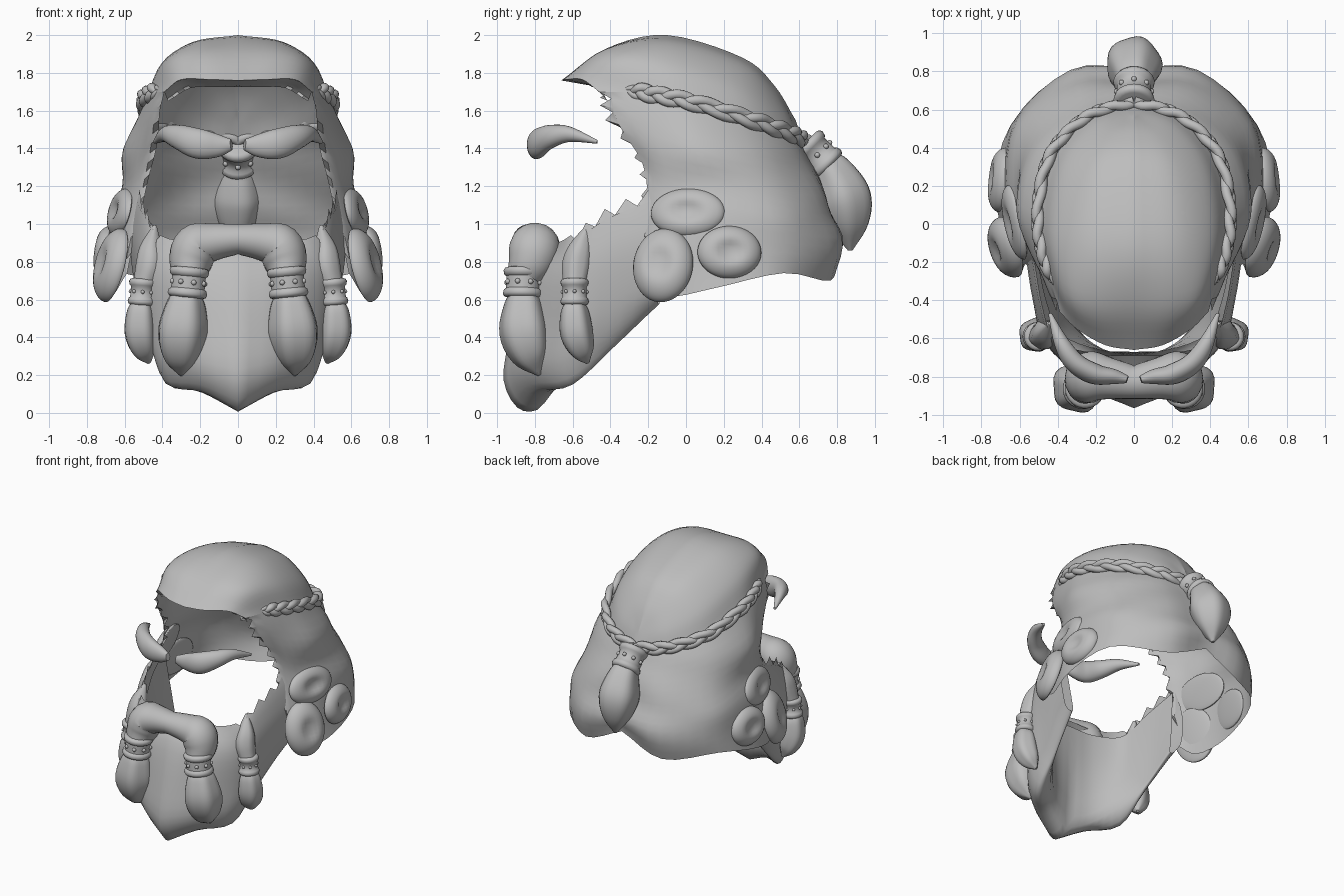
import bpy, bmesh
from math import sin, cos, pi, exp, radians
from mathutils import Vector, Matrix

cube = bpy.data.objects.get("Cube")
if cube:
    bpy.data.objects.remove(cube, do_unlink=True)

grey = bpy.data.materials.new("plain_grey")
grey.use_nodes = True
grey.diffuse_color = (0.51, 0.51, 0.51, 1)
grey.node_tree.nodes["Principled BSDF"].inputs["Base Color"].default_value = (0.51, 0.51, 0.51, 1)


def finish(name, bm, mirror=True):
    """Turn a bmesh into a smooth shaded object, mirrored across x."""
    mesh = bpy.data.meshes.new(name)
    bm.to_mesh(mesh)
    bm.free()
    mesh.materials.append(grey)
    mesh.polygons.foreach_set("use_smooth", [True] * len(mesh.polygons))
    mesh.set_sharp_from_angle(angle=radians(50))
    obj = bpy.data.objects.new(name, mesh)
    bpy.context.scene.collection.objects.link(obj)
    if mirror:
        mod = obj.modifiers.new("Mirror", "MIRROR")
        mod.merge_threshold = 0.002
    return obj


def spline(points, steps):
    """Smooth curve through the points, any dimension."""
    pts = [Vector(p) for p in points]
    pts = [pts[0] * 2 - pts[1]] + pts + [pts[-1] * 2 - pts[-2]]
    out = []
    for a, b, c, d in zip(pts, pts[1:], pts[2:], pts[3:]):
        for s in range(steps):
            t = s / steps
            out.append((b * 2 + (c - a) * t + (a * 2 - b * 5 + c * 4 - d) * t * t
                        + (b * 3 - a - c * 3 + d) * t * t * t) * 0.5)
    return out + [pts[-2]]


def sheet(name, rows, steps=4, adjust=None):
    """Curved sheet through rows of control points."""
    wide = [spline(r, steps) for r in rows]
    columns = [spline(c, steps) for c in zip(*wide)]
    bm = bmesh.new()
    grid = []
    for i, row in enumerate(zip(*columns)):
        line = []
        for j, p in enumerate(row):
            p = p.copy()
            if adjust:
                adjust(i, j, p)
            p.x = max(p.x, 0)
            line.append(bm.verts.new(p))
        grid.append(line)
    for r, s in zip(grid, grid[1:]):
        for j in range(len(r) - 1):
            bm.faces.new((r[j], s[j], s[j + 1], r[j + 1]))
    return finish(name, bm)


def add_tube(bm, path, sides=16, flutes=0.0, depth=1.0, open_start=False):
    """Sweep a circle along (x, y, z, radius) points; depth thins it front to back."""
    centres = [p.to_3d() for p in path]
    rings, turn, last = [], Matrix.Identity(3), Vector((0, 0, 1))
    for k, c in enumerate(centres):
        tangent = (centres[min(k + 1, len(path) - 1)] - centres[max(k - 1, 0)]).normalized()
        turn = last.rotation_difference(tangent).to_matrix() @ turn
        last = tangent
        ring = []
        for s in range(sides):
            a = 2 * pi * s / sides
            r = max(path[k][3], 0.003) * (1 + flutes * cos(5 * a))
            offset = turn @ Vector((cos(a) * r, sin(a) * r, 0))
            offset.y *= depth
            p = c + offset
            if open_start and k == 0:
                p.x = 0
            ring.append(bm.verts.new(p))
        rings.append(ring)
    for r, q in zip(rings, rings[1:]):
        for s in range(sides):
            t = (s + 1) % sides
            bm.faces.new((r[s], r[t], q[t], q[s]))
    if not open_start:
        bm.faces.new(rings[0][::-1])
    bm.faces.new(rings[-1])


def tube(name, points, mirror=True, **options):
    bm = bmesh.new()
    add_tube(bm, spline(points, 5), **options)
    return finish(name, bm, mirror)


def band(name, start, end, radius, mirror=True):
    """Hair clasp with two raised rims and a row of studs."""
    a, b = Vector(start), Vector(end)
    profile = [(0, .9), (.03, 1.08), (.12, 1.18), (.25, 1.12), (.3, 1),
               (.7, 1), (.75, 1.12), (.88, 1.18), (.97, 1.08), (1, .9)]
    bm = bmesh.new()
    add_tube(bm, [Vector((*a.lerp(b, t), r * radius)) for t, r in profile], sides=24)
    turn = (b - a).to_track_quat("Z", "Y")
    for k in range(8):
        angle = pi * k / 4
        spot = a.lerp(b, .5) + turn @ Vector((cos(angle), sin(angle), 0)) * radius
        bmesh.ops.create_icosphere(bm, subdivisions=2, radius=radius * .16,
                                   matrix=Matrix.Translation(spot))
    return finish(name, bm, mirror)


def curl(name, centre, size, dent, tilt, lean):
    """Rounded lock of hair, flat inside, with a hollow whorl on its outer side."""
    bm = bmesh.new()
    bmesh.ops.create_uvsphere(bm, u_segments=32, v_segments=24, radius=1)
    for v in bm.verts:
        away = v.co.y ** 2 + v.co.z ** 2
        if v.co.x > 0:
            v.co.x *= 1 - dent * exp(-away * 7) + dent * .3 * exp(-away * 40)
        else:
            v.co.x *= .25
    turn = Matrix.Rotation(radians(tilt), 4, "Z") @ Matrix.Rotation(radians(lean), 4, "Y")
    bm.transform(Matrix.Translation(centre) @ turn @ Matrix.Diagonal((*size, 1)))
    return finish(name, bm)


# Crown of swept-back hair, and the underside of its front lip
braid_line = [(.39, -.46, 1.7), (.46, -.2, 1.69), (.49, .05, 1.63), (.42, .35, 1.53),
              (.24, .55, 1.46), (0, .63, 1.42)]
crown = [
    [(0, -.66, 1.76), (0, -.42, 1.93), (0, -.1, 2), (0, .3, 1.88), (0, .47, 1.73), (0, .58, 1.55)],
    [(.15, -.635, 1.765), (.22, -.42, 1.92), (.24, -.1, 1.96), (.2, .28, 1.85), (.12, .47, 1.7), (0, .59, 1.52)],
    [(.3, -.55, 1.765), (.37, -.35, 1.86), (.41, -.05, 1.83), (.36, .3, 1.71), (.2, .52, 1.58), (0, .6, 1.49)],
    braid_line]
sheet("crown_hair", crown, 5)
sheet("hairline_underside", [[r[0] for r in crown],
      [(0, -.46, 1.725), (.12, -.45, 1.725), (.25, -.43, 1.72), (.37, -.41, 1.65)]], 4,
      lambda i, j, p: setattr(p, "y", p.y - .04 * (j % 2) * (i == 4)))


# Hair falling around the sides and back, with a ragged front edge
def fall(i, j, p):
    if j == 0:
        p.y += .06 * (i % 2)
    wave = 1 + .012 * sin(i * .9 + j * .5) * min(1, i / 4)
    p.x *= wave
    p.y *= wave


sheet("side_and_back_hair", [
    braid_line,
    [(.42, -.43, 1.55), (.54, -.15, 1.46), (.6, .1, 1.4), (.51, .42, 1.35), (.27, .64, 1.3), (0, .69, 1.28)],
    [(.44, -.27, 1.35), (.56, -.1, 1.25), (.62, .15, 1.2), (.57, .5, 1.12), (.3, .73, 1.1), (0, .76, 1.1)],
    [(.5, -.24, 1.15), (.6, -.1, 1.05), (.67, .15, 1), (.63, .54, .95), (.33, .8, .93), (0, .81, .95)],
    [(.58, -.25, .74), (.67, -.1, .62), (.73, .15, .66), (.64, .51, .74), (.33, .77, .7), (0, .8, .84)],
], 4, fall)

# Curled locks over the ears
curl("upper_curl", (.615, .01, 1.06), (.065, .2, .13), .7, -12, -14)
curl("front_curl", (.655, -.12, .78), (.1, .165, .2), .45, -18, -14)
curl("rear_curl", (.69, .23, .85), (.08, .17, .14), .6, 6, -8)


# Beard: outer face, folded lower edge and back wall
def ragged(i, j, p):
    if i == 0 and j > 7:
        p.z -= .06 * (j % 2)


sheet("beard", [
    [(0, -.69, .9), (.2, -.68, .9), (.41, -.61, .94), (.48, -.43, 1.08), (.52, -.2, 1.18)],
    [(0, -.82, .77), (.25, -.78, .74), (.46, -.63, .74), (.53, -.4, .86), (.57, -.15, .94)],
    [(0, -.92, .45), (.25, -.83, .45), (.46, -.62, .47), (.51, -.4, .6), (.55, -.13, .7)],
    [(0, -.965, .17), (.22, -.86, .23), (.42, -.65, .26), (.46, -.42, .4), (.5, -.15, .6)],
    [(0, -.86, .01), (.19, -.78, .11), (.37, -.6, .15), (.41, -.38, .35), (.45, -.14, .58)],
    [(0, -.72, .13), (.17, -.66, .2), (.31, -.53, .33), (.41, -.35, .48), (.46, -.14, .68)],
    [(0, -.67, .84), (.18, -.66, .84), (.38, -.58, .87), (.46, -.41, 1), (.51, -.18, 1.1)],
], 4, ragged)

# Moustache with a clasp and a tassel on each end
tube("moustache", [(0, -.83, .92, .08), (.13, -.81, .905, .1), (.22, -.8, .88, .122),
                   (.25, -.82, .8, .115), (.26, -.86, .72, .085)],
     open_start=True, sides=20, depth=1.1)
band("moustache_clasp", (.255, -.86, .77), (.27, -.865, .61), .09)
tube("moustache_tassel", [(.27, -.86, .64, .07), (.28, -.86, .57, .105), (.295, -.855, .43, .132),
                          (.3, -.82, .3, .1), (.3, -.775, .2, .01)], flutes=.05, sides=30)

# Braided lock hanging on each cheek
tube("cheek_lock", [(.44, -.52, .99, .01), (.46, -.56, .87, .06), (.465, -.58, .78, .075),
                    (.495, -.59, .68, .06)], flutes=.05)
band("cheek_clasp", (.5, -.59, .71), (.51, -.59, .57), .064)
tube("cheek_tassel", [(.505, -.59, .59, .05), (.515, -.59, .53, .075), (.515, -.58, .42, .086),
                      (.495, -.55, .33, .065), (.47, -.52, .265, .01)], flutes=.05, sides=30)

# Bushy eyebrows, thin from front to back
tube("eyebrow", [(.035, -.815, 1.42, .03), (.11, -.8, 1.415, .062), (.21, -.785, 1.425, .08),
                 (.31, -.725, 1.46, .065), (.38, -.62, 1.475, .042), (.44, -.47, 1.435, .01)],
     sides=20, depth=.65)

# Three-strand plait running round the crown
plait = spline([(.4, -.34, 1.71), (.465, -.2, 1.69), (.505, .03, 1.645), (.445, .35, 1.55),
                (.25, .56, 1.475), (0, .64, 1.43)], 16)
bm = bmesh.new()
for strand in range(3):
    path = []
    for k, p in enumerate(plait):
        angle = 2 * pi * (k / len(plait) * 3.5 + strand / 3)
        size = min(1, .15 + k / 14)
        out = Vector((p.x, p.y, 0)).normalized()
        spot = p + (Vector((0, 0, .027)) * sin(angle) + out * .01 * sin(2 * angle)) * size
        path.append(Vector((*spot, .026 * size)))
    add_tube(bm, path, sides=10)
finish("crown_plait", bm)

# Tied tail at the back
band("tail_clasp", (0, .63, 1.43), (0, .76, 1.3), .092, mirror=False)
tube("tail", [(0, .72, 1.34, .075), (0, .78, 1.26, .115), (0, .835, 1.13, .145),
              (0, .86, .99, .105), (0, .87, .86, .012)], mirror=False, flutes=.04, sides=30)
